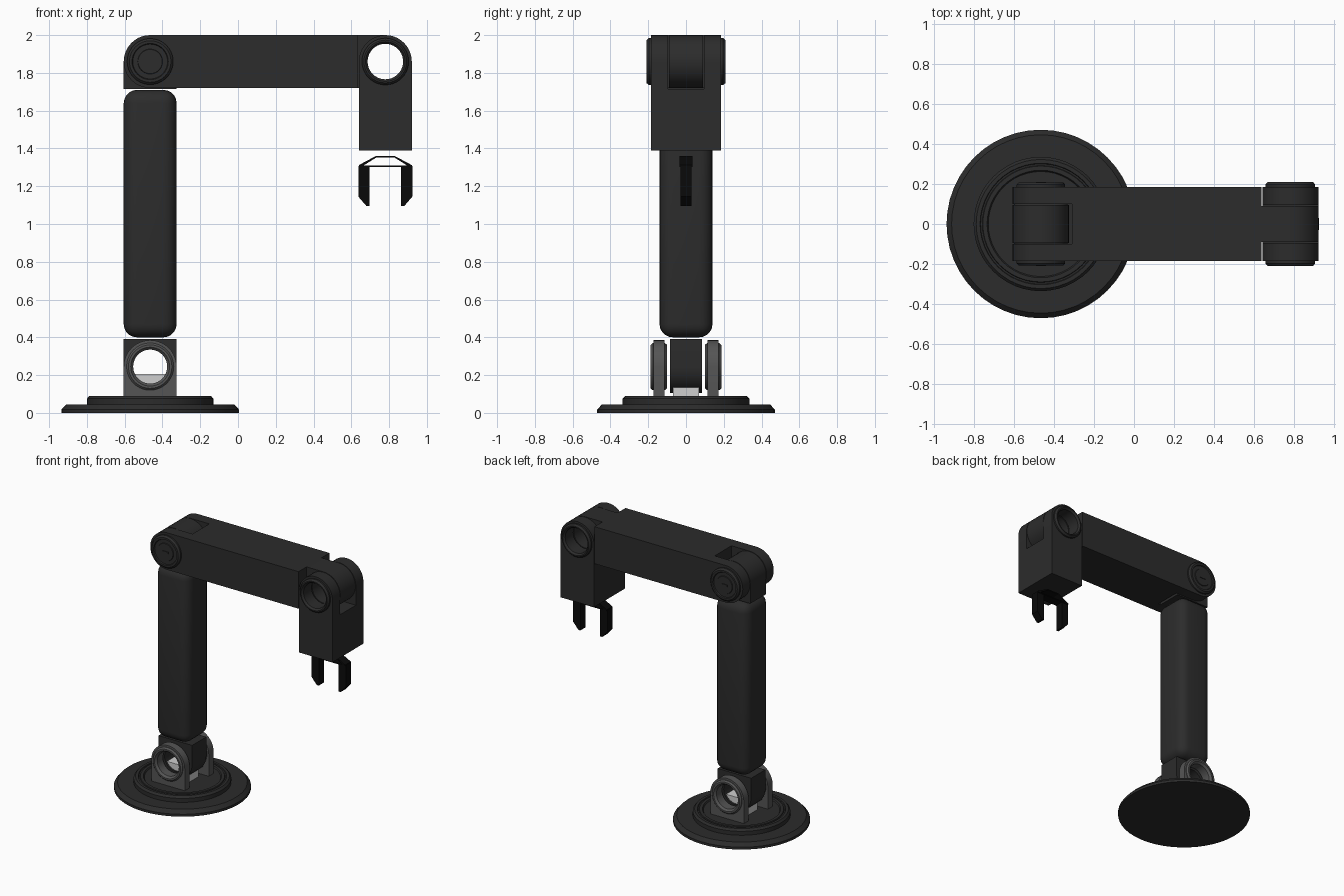
import bpy, bmesh, math
from mathutils import Matrix, Vector

if "Cube" in bpy.data.objects:
    bpy.data.objects.remove(bpy.data.objects["Cube"])


def material(name, v):
    m = bpy.data.materials.new(name)
    m.diffuse_color = (v, v, v, 1)
    m.use_nodes = True
    m.node_tree.nodes["Principled BSDF"].inputs["Base Color"].default_value = m.diffuse_color
    return m


DARK = material("charcoal", 0.025)
GREY = material("mid grey", 0.09)
LIGHT = material("light grey", 0.62)
BLACK = material("black", 0.003)

BX = -0.465            # column and base axis
WX = 0.78              # wrist axis
TOP = 1.86             # height of elbow and wrist axes
LOW = 0.245            # height of base hinge axis
R = 0.14               # hinge radius


def finish(name, bm, mat):
    bmesh.ops.recalc_face_normals(bm, faces=bm.faces[:])
    me = bpy.data.meshes.new(name)
    bm.to_mesh(me)
    bm.free()
    me.materials.append(mat)
    ob = bpy.data.objects.new(name, me)
    bpy.context.collection.objects.link(ob)
    bpy.ops.object.select_all(action='DESELECT')
    ob.select_set(True)
    bpy.context.view_layer.objects.active = ob
    bpy.ops.object.shade_smooth_by_angle(angle=math.radians(30))
    return ob


def box(name, x0, x1, y0, y1, z0, z1, mat, bevel=0):
    bm = bmesh.new()
    size = Matrix.Diagonal((x1 - x0, y1 - y0, z1 - z0, 1))
    mid = Matrix.Translation(((x0 + x1) / 2, (y0 + y1) / 2, (z0 + z1) / 2))
    bmesh.ops.create_cube(bm, size=1, matrix=mid @ size)
    if bevel:
        bmesh.ops.bevel(bm, geom=bm.edges[:], offset=bevel, segments=5,
                        profile=0.5, affect='EDGES')
    return finish(name, bm, mat)


def circle(cx, cz, r, n=40):
    return [(cx + r * math.cos(2 * math.pi * i / n),
             cz + r * math.sin(2 * math.pi * i / n)) for i in range(n)]


def arch(cx, cz, angle, length, n=20):
    """Half circle facing angle, with straight sides running back by length."""
    a0 = math.radians(angle)
    pts = [(cx + R * math.cos(a0 + math.pi * (i / n - 0.5)),
            cz + R * math.sin(a0 + math.pi * (i / n - 0.5))) for i in range(n + 1)]
    dx, dz = -length * math.cos(a0), -length * math.sin(a0)
    return pts + [(pts[-1][0] + dx, pts[-1][1] + dz),
                  (pts[0][0] + dx, pts[0][1] + dz)]


def plate(name, loops, y0, y1, mat):
    """Outline with optional holes in x-z, given thickness along y."""
    bm = bmesh.new()
    for loop in loops:
        vs = [bm.verts.new((x, y0, z)) for x, z in loop]
        for a, b in zip(vs, vs[1:] + vs[:1]):
            bm.edges.new((a, b))
    bmesh.ops.triangle_fill(bm, edges=bm.edges[:], use_beauty=True)
    ext = bmesh.ops.extrude_face_region(bm, geom=bm.faces[:])
    vs = [g for g in ext["geom"] if isinstance(g, bmesh.types.BMVert)]
    bmesh.ops.translate(bm, verts=vs, vec=(0, y1 - y0, 0))
    return finish(name, bm, mat)


def lathe(name, profile, origin, axis, mat, n=40, closed=False):
    """Turn (radius, height) points about z, or about +y / -y."""
    bm = bmesh.new()
    turn = Vector((0, 0, 1)).rotation_difference(Vector(axis)).to_matrix()
    rings = []
    for r, h in profile:
        rings.append([bm.verts.new(turn @ Vector((r * math.cos(2 * math.pi * i / n),
                                                  r * math.sin(2 * math.pi * i / n), h))
                                   + Vector(origin)) for i in range(n)])
    pairs = list(zip(rings, rings[1:])) + ([(rings[-1], rings[0])] if closed else [])
    for a, b in pairs:
        for i in range(n):
            j = (i + 1) % n
            bm.faces.new((a[i], a[j], b[j], b[i]))
    bmesh.ops.remove_doubles(bm, verts=bm.verts[:], dist=1e-5)
    return finish(name, bm, mat)


# Stepped round base with grooves on top
lathe("base", [(0, 0), (0.47, 0), (0.47, 0.018), (0.445, 0.045), (0.335, 0.045),
               (0.335, 0.075), (0.322, 0.09), (0.303, 0.09), (0.300, 0.084),
               (0.292, 0.084), (0.289, 0.09), (0.268, 0.09), (0.262, 0.08), (0, 0.08)],
      (BX, 0, 0), (0, 0, 1), DARK, n=48)

# Base hinge: centre knuckle and light block inside
plate("base_knuckle", [arch(BX, LOW, -90, 0.145), circle(BX, LOW, 0.09)],
      -0.085, 0.085, DARK)
box("hinge_block", BX - 0.085, BX + 0.085, -0.07, 0.07, 0.08, 0.205, LIGHT)

for s, side in ((-1, "front"), (1, "back")):
    # Base hinge lugs with raised rings on both faces
    plate("base_lug_" + side, [arch(BX, LOW, 90, 0.165), circle(BX, LOW, 0.095)],
          s * 0.115, s * 0.172, GREY)
    lathe("base_lug_ring_" + side,
          [(0.09, 0.105), (0.115, 0.10), (0.125, 0.112), (0.125, 0.176),
           (0.115, 0.187), (0.103, 0.187), (0.09, 0.172)],
          (BX, 0, LOW), (0, s, 0), GREY, closed=True)

    # Elbow cheeks and caps
    plate("elbow_cheek_" + side, [arch(BX, TOP, 180, 0.165)], s * 0.1, s * 0.185, DARK)
    lathe("elbow_cap_" + side,
          [(0, 0.18), (0.122, 0.18), (0.122, 0.196), (0.11, 0.208), (0.096, 0.208),
           (0.092, 0.200), (0.066, 0.200), (0.064, 0.205), (0, 0.205)],
          (BX, 0, TOP), (0, s, 0), DARK)
    box("elbow_cap_key_" + side, BX - 0.025, BX + 0.025, s * 0.207 - 0.003,
        s * 0.207 + 0.003, TOP - 0.008, TOP + 0.008, DARK)

    # Wrist cheeks and raised hole rings
    plate("wrist_cheek_" + side, [arch(WX, TOP, 90, 0.145), circle(WX, TOP, 0.098)],
          s * 0.095, s * 0.185, DARK)
    lathe("wrist_ring_" + side,
          [(0.094, 0.1), (0.099, 0.1), (0.124, 0.18), (0.124, 0.197), (0.113, 0.21),
           (0.105, 0.21), (0.094, 0.196)],
          (WX, 0, TOP), (0, s, 0), DARK, closed=True)

# Rounded column
box("column", BX - R, BX + R, -R, R, 0.4, 1.71, DARK, bevel=0.07)

# Elbow knuckle on top of the column
plate("elbow_knuckle", [arch(BX, TOP, 90, 0.145)], -0.095, 0.095, DARK)

# Upper arm with a tongue reaching into the wrist
box("upper_arm", -0.31, 0.636, -0.185, 0.185, 1.72, 2.0, DARK)
plate("arm_tongue", [arch(WX, TOP, 0, 0.15), circle(WX, TOP, 0.096)],
      -0.09, 0.09, DARK)

# Wrist block
box("wrist_block", WX - R, WX + R, -0.185, 0.185, 1.39, 1.715, DARK)

# Gripper: open frame of thin plates and two pointed fingers
T = 0.008
plate("gripper_frame",
      [[(WX - R, 1.302), (WX + R, 1.302), (WX + R, 1.312), (WX + 0.05, 1.36),
        (WX - 0.05, 1.36), (WX - R, 1.312)],
       [(WX - R + 0.025, 1.302 + T), (WX + R - 0.025, 1.302 + T),
        (WX + 0.048, 1.36 - T), (WX - 0.048, 1.36 - T)]],
      -0.034, 0.034, BLACK)
for s, side in ((-1, "left"), (1, "right")):
    plate("finger_" + side,
          [[(WX + s * 0.143, 1.308), (WX + s * 0.143, 1.145), (WX + s * 0.10, 1.095),
            (WX + s * 0.083, 1.095), (WX + s * 0.083, 1.308)]], -0.03, 0.03, BLACK)
